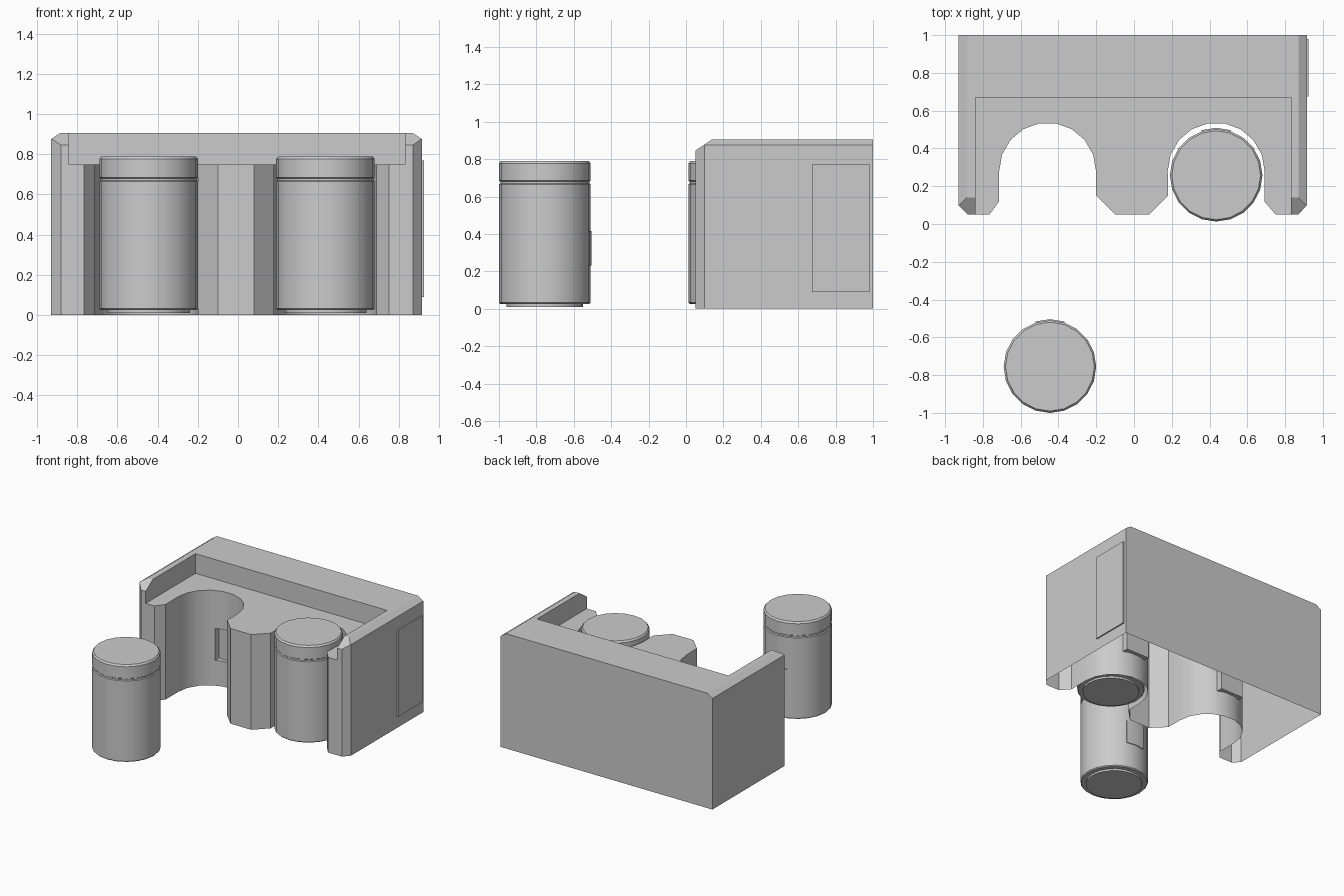
import bpy, bmesh, math
from mathutils import Vector

if "Cube" in bpy.data.objects:
    bpy.data.objects.remove(bpy.data.objects["Cube"])


def make_object(name, bm, smooth=False):
    bmesh.ops.recalc_face_normals(bm, faces=bm.faces[:])
    mesh = bpy.data.meshes.new(name)
    bm.to_mesh(mesh)
    bm.free()
    obj = bpy.data.objects.new(name, mesh)
    bpy.context.collection.objects.link(obj)
    if smooth:
        smooth_by_angle(obj)
    return obj


def smooth_by_angle(obj):
    bpy.ops.object.select_all(action='DESELECT')
    obj.select_set(True)
    bpy.context.view_layer.objects.active = obj
    bpy.ops.object.shade_smooth_by_angle(angle=math.radians(25))


def prism(points, z0, z1):
    bm = bmesh.new()
    face = bm.faces.new([bm.verts.new((x, y, z0)) for x, y in points])
    ext = bmesh.ops.extrude_face_region(bm, geom=[face])
    for v in ext['geom']:
        if isinstance(v, bmesh.types.BMVert):
            v.co.z = z1
    bmesh.ops.recalc_face_normals(bm, faces=bm.faces[:])
    return bm


def box(name, x0, x1, y0, y1, z0, z1):
    return make_object(name, prism([(x0, y0), (x1, y0), (x1, y1), (x0, y1)], z0, z1))


def cut(obj, cutter):
    mod = obj.modifiers.new('cut', 'BOOLEAN')
    mod.operation = 'DIFFERENCE'
    mod.solver = 'EXACT'
    mod.object = cutter
    bpy.context.view_layer.objects.active = obj
    bpy.ops.object.modifier_apply(modifier=mod.name)
    bpy.data.objects.remove(cutter)


def arc(cx, cy, r, a0, a1, n):
    angles = [math.radians(a0 + (a1 - a0) * i / n) for i in range(n + 1)]
    return [(cx + r * math.cos(a), cy + r * math.sin(a)) for a in angles]


# Housing footprint with two round bays open to the front
BAYS = (-0.4575, 0.435)
R = 0.2565
outline = [(-0.93, 1), (-0.93, 0.10), (-0.88, 0.05), (-0.765, 0.05), (-0.714, 0.12)]
outline += arc(BAYS[0], 0.28, R, 180, 0, 9)
outline += [(-0.20, 0.15), (-0.10, 0.05), (0.08, 0.05), (0.18, 0.15)]
outline += arc(BAYS[1], 0.28, R, 180, 0, 9)
outline += [(0.69, 0.12), (0.75, 0.05), (0.87, 0.05), (0.915, 0.10), (0.915, 1)]
bm = prism(outline, 0, 0.905)

# Chamfered upper edges: left, right and front
for co, no in (((-0.93, 0, 0.875), (-0.03, 0, 0.045)),
               ((0.915, 0, 0.875), (0.03, 0, 0.045)),
               ((0, 0.05, 0.845), (0, -0.06, 0.09))):
    bmesh.ops.bisect_plane(bm, geom=bm.verts[:] + bm.edges[:] + bm.faces[:], dist=1e-5,
                           plane_co=Vector(co), plane_no=Vector(no).normalized(),
                           clear_outer=True)
    bmesh.ops.holes_fill(bm, edges=bm.edges[:], sides=0)
housing = make_object('housing', bm)

# Lowered deck and a small contact slot at the back of each bay
cut(housing, box('deck_cutter', -0.84, 0.83, -0.5, 0.67, 0.75, 1.5))
for x in BAYS:
    cut(housing, box('slot_cutter', x - 0.1, x + 0.1, 0.4, 0.56, 0.2, 0.45))

# Open underside
bm = bmesh.new()
bm.from_mesh(housing.data)
bottom = [f for f in bm.faces if f.normal.z < -0.9 and f.calc_center_median().z < 0.01]
bmesh.ops.delete(bm, geom=bottom, context='FACES')
bm.to_mesh(housing.data)
bm.free()
smooth_by_angle(housing)

# Thin access panel on the right wall
box('side_panel', 0.905, 0.925, 0.675, 0.98, 0.09, 0.77)

# Canister profile: foot, body, groove, cap
PROFILE = [(0.205, 0.01), (0.205, 0.025), (0.238, 0.025), (0.245, 0.032), (0.245, 0.665),
           (0.238, 0.67), (0.238, 0.68), (0.245, 0.685), (0.245, 0.777), (0.235, 0.79)]
SIDES = 20


def canister(name, cx, cy):
    bm = bmesh.new()
    rings = []
    for r, z in PROFILE:
        ring = arc(cx, cy, r, 0, 360, SIDES)[:-1]
        rings.append([bm.verts.new((x, y, z)) for x, y in ring])
    for a, b in zip(rings, rings[1:]):
        for i in range(SIDES):
            j = (i + 1) % SIDES
            bm.faces.new((a[i], a[j], b[j], b[i]))
    bm.faces.new(rings[0])
    bm.faces.new(rings[-1])
    make_object(name, bm, True)
    # Curved contact plate on the back of the canister
    plate = arc(cx, cy, 0.251, 72, 108, 2) + arc(cx, cy, 0.235, 108, 72, 2)
    make_object(name + '_contact', prism(plate, 0.23, 0.415), True)


canister('loose_canister', -0.445, -0.755)
canister('docked_canister', 0.435, 0.258)
